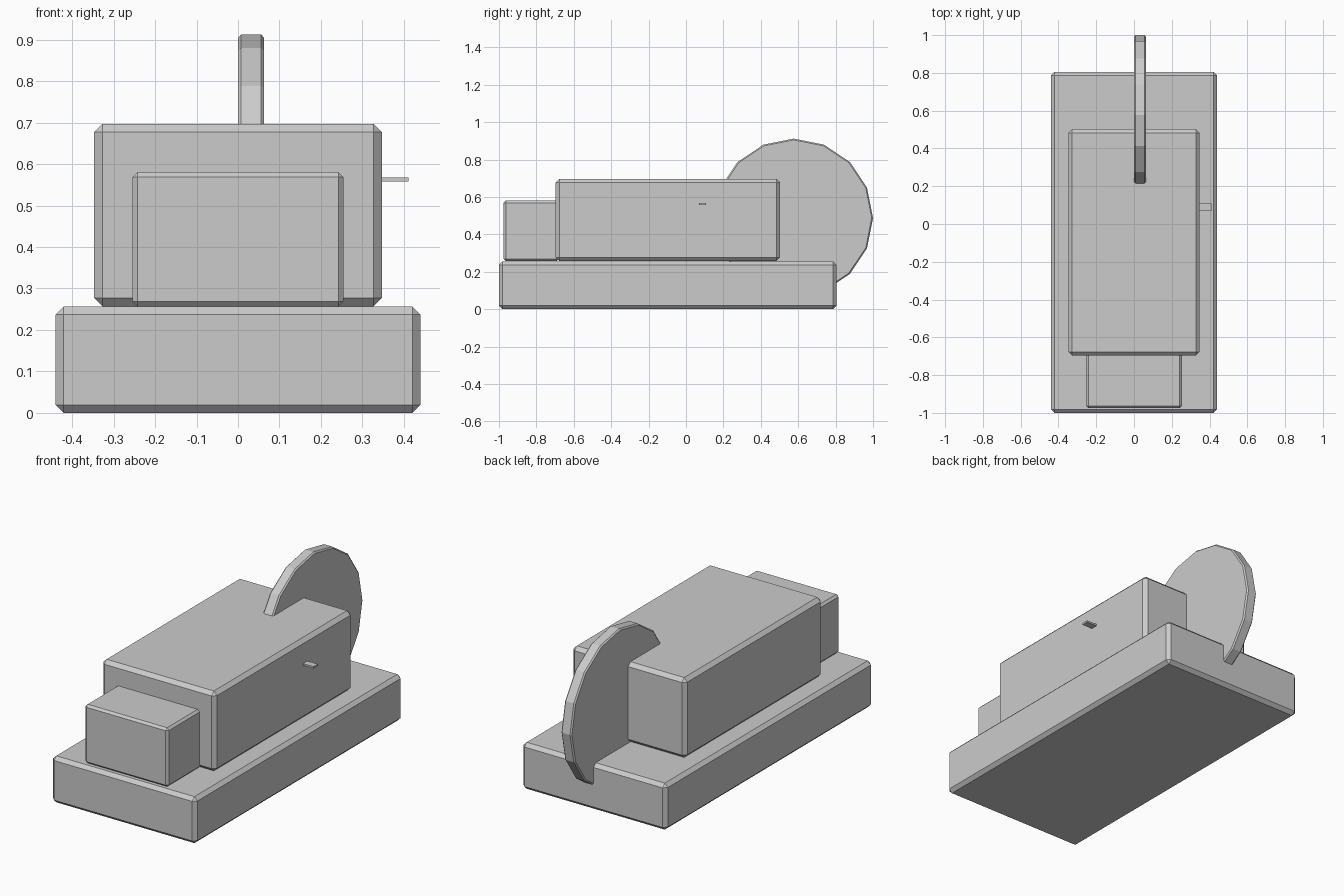
import bpy, bmesh, math
from mathutils import Matrix, Vector

if "Cube" in bpy.data.objects:
    bpy.data.objects.remove(bpy.data.objects["Cube"])


def finish(name, bm, bevel):
    # Chamfer the sharp edges and create the object
    if bevel:
        edges = [e for e in bm.edges if e.calc_face_angle(0) > math.radians(40)]
        bmesh.ops.bevel(bm, geom=edges, offset=bevel, segments=1,
                        profile=0.5, affect='EDGES')
    bmesh.ops.recalc_face_normals(bm, faces=bm.faces)
    mesh = bpy.data.meshes.new(name)
    bm.to_mesh(mesh)
    bm.free()
    obj = bpy.data.objects.new(name, mesh)
    bpy.context.collection.objects.link(obj)
    return obj


def box(name, x, y, z, bevel):
    bm = bmesh.new()
    bmesh.ops.create_cube(bm, size=1)
    lo, hi = Vector((x[0], y[0], z[0])), Vector((x[1], y[1], z[1]))
    for v in bm.verts:
        v.co = (lo + hi) / 2 + v.co * (hi - lo)
    return finish(name, bm, bevel)


def disc(name, x, y, z, radius, sides, bevel):
    # Low-poly wheel with its axle along x, one corner pointing to +y
    bm = bmesh.new()
    bmesh.ops.create_cone(bm, cap_ends=True, segments=sides, radius1=radius,
                          radius2=radius, depth=x[1] - x[0])
    bmesh.ops.transform(bm, verts=bm.verts, matrix=
                        Matrix.Translation(((x[0] + x[1]) / 2, y, z))
                        @ Matrix.Rotation(math.pi / 2, 4, 'Y'))
    return finish(name, bm, bevel)


# Base slab
box("base", (-0.44, 0.44), (-1.0, 0.805), (0, 0.256), 0.019)
# Main housing
box("housing", (-0.347, 0.347), (-0.697, 0.503), (0.257, 0.697), 0.02)
# Smaller block in front of the housing
box("front_block", (-0.254, 0.254), (-0.975, -0.68), (0.257, 0.581), 0.012)
# Upright wheel sunk into the base and housing
disc("wheel", (0.0, 0.063), 0.576, 0.488, 0.424, 16, 0.007)
# Small side lever
box("side_lever", (0.31, 0.411), (0.07, 0.108), (0.558, 0.568), 0)
